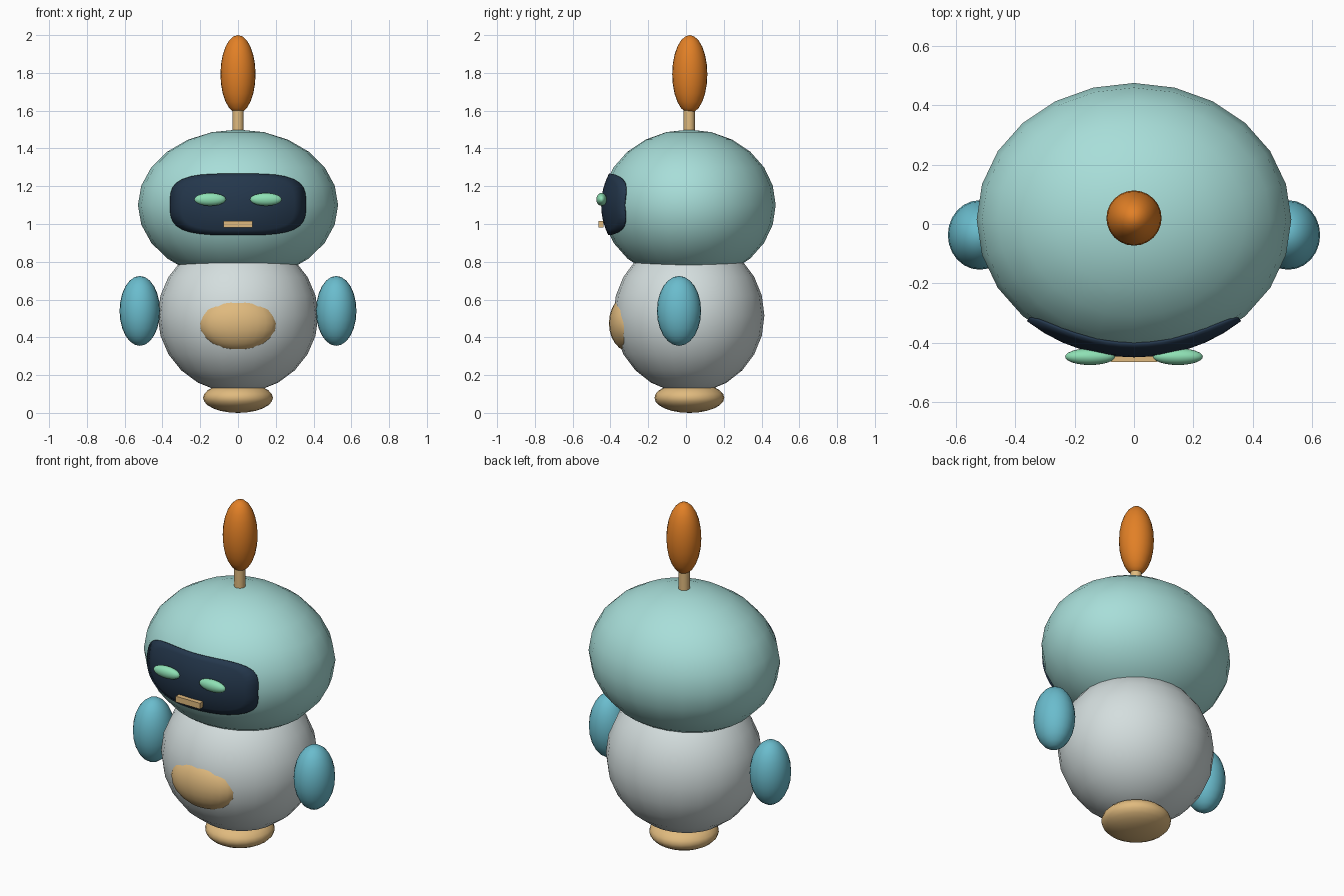
import bpy, bmesh, math
from mathutils import Vector, Matrix

if "Cube" in bpy.data.objects:
    bpy.data.objects.remove(bpy.data.objects["Cube"])


def lin(c):
    c /= 255
    return c / 12.92 if c <= 0.04045 else ((c + 0.055) / 1.055) ** 2.4


def material(name, r, g, b):
    m = bpy.data.materials.new(name)
    m.diffuse_color = (lin(r), lin(g), lin(b), 1)
    m.use_nodes = True
    m.node_tree.nodes["Principled BSDF"].inputs["Base Color"].default_value = m.diffuse_color
    return m


AQUA = material("pale aqua", 168, 222, 217)
GREY = material("light grey", 212, 222, 222)
BLUE = material("sky blue", 106, 188, 205)
NAVY = material("dark navy", 36, 55, 76)
ORANGE = material("orange", 226, 128, 38)
TAN = material("tan", 224, 186, 126)
MINT = material("mint green", 142, 224, 180)


def finish(name, bm, mat, smooth=True):
    bmesh.ops.recalc_face_normals(bm, faces=bm.faces)
    me = bpy.data.meshes.new(name)
    bm.to_mesh(me)
    bm.free()
    me.materials.append(mat)
    for p in me.polygons:
        p.use_smooth = smooth and len(p.vertices) <= 4
    ob = bpy.data.objects.new(name, me)
    bpy.context.collection.objects.link(ob)
    return ob


def ellipsoid(name, centre, radii, mat, seg=24, rings=12):
    bm = bmesh.new()
    bmesh.ops.create_uvsphere(
        bm, u_segments=seg, v_segments=rings, radius=1,
        matrix=Matrix.Translation(centre) @ Matrix.Diagonal((*radii, 1)))
    return finish(name, bm, mat)


# Head, body and foot
HEAD_C, HEAD_R = Vector((0, 0.015, 1.10)), Vector((0.53, 0.46, 0.40))
ellipsoid("head", HEAD_C, HEAD_R, AQUA)
ellipsoid("body", (0, 0.015, 0.515), (0.425, 0.40, 0.41), GREY)
ellipsoid("foot", (0, 0.018, 0.08), (0.185, 0.185, 0.08), TAN)
ellipsoid("belly_patch", (0, -0.30, 0.475), (0.21, 0.108, 0.15), TAN)

# Arms and eyes, mirrored
for side, s in (("left", -1), ("right", 1)):
    ellipsoid(side + "_arm", (s * 0.52, -0.037, 0.54), (0.107, 0.117, 0.185), BLUE)
    ellipsoid(side + "_eye", (s * 0.148, -0.447, 1.13), (0.084, 0.028, 0.034), MINT)

# Visor: rounded-rectangle shell hugging the front of the head
N, RINGS, POWER = 48, 6, 3.5
bm = bmesh.new()


def on_head(x, z, lift=0.004):
    r = HEAD_R + Vector((lift,) * 3)
    k = 1 - (x / r.x) ** 2 - ((z - HEAD_C.z) / r.z) ** 2
    return bm.verts.new((x, HEAD_C.y - r.y * math.sqrt(k), z))


hub = on_head(0, 1.104)
previous = None
for ring in range(1, RINGS + 1):
    f = ring / RINGS
    loop = []
    for i in range(N):
        a = 2 * math.pi * i / N
        c, s = math.cos(a), math.sin(a)
        k = f * (abs(c) ** POWER + abs(s) ** POWER) ** (-1 / POWER)
        loop.append(on_head(0.36 * c * k, 1.104 + 0.163 * s * k))
    for i in range(N):
        j = (i + 1) % N
        if previous:
            bm.faces.new((previous[i], loop[i], loop[j], previous[j]))
        else:
            bm.faces.new((hub, loop[i], loop[j]))
    previous = loop
visor = finish("visor", bm, NAVY)
# open shell must face forward
if visor.data.polygons[0].normal.y > 0:
    visor.data.flip_normals()
shell = visor.modifiers.new("thickness", "SOLIDIFY")
shell.thickness = 0.009
shell.offset = -1

# Mouth bar
bm = bmesh.new()
bmesh.ops.create_cube(bm, size=1, matrix=Matrix.Translation((0, -0.45, 0.998))
                      @ Matrix.Diagonal((0.156, 0.028, 0.034, 1)))
finish("mouth", bm, TAN, smooth=False)

# Antenna stem and tip
bm = bmesh.new()
bmesh.ops.create_cone(bm, cap_ends=True, segments=24, radius1=0.03, radius2=0.03,
                      depth=0.17, matrix=Matrix.Translation((0, 0.017, 1.535)))
finish("antenna_stem", bm, TAN)
ellipsoid("antenna_tip", (0, 0.02, 1.793), (0.093, 0.093, 0.207), ORANGE)
